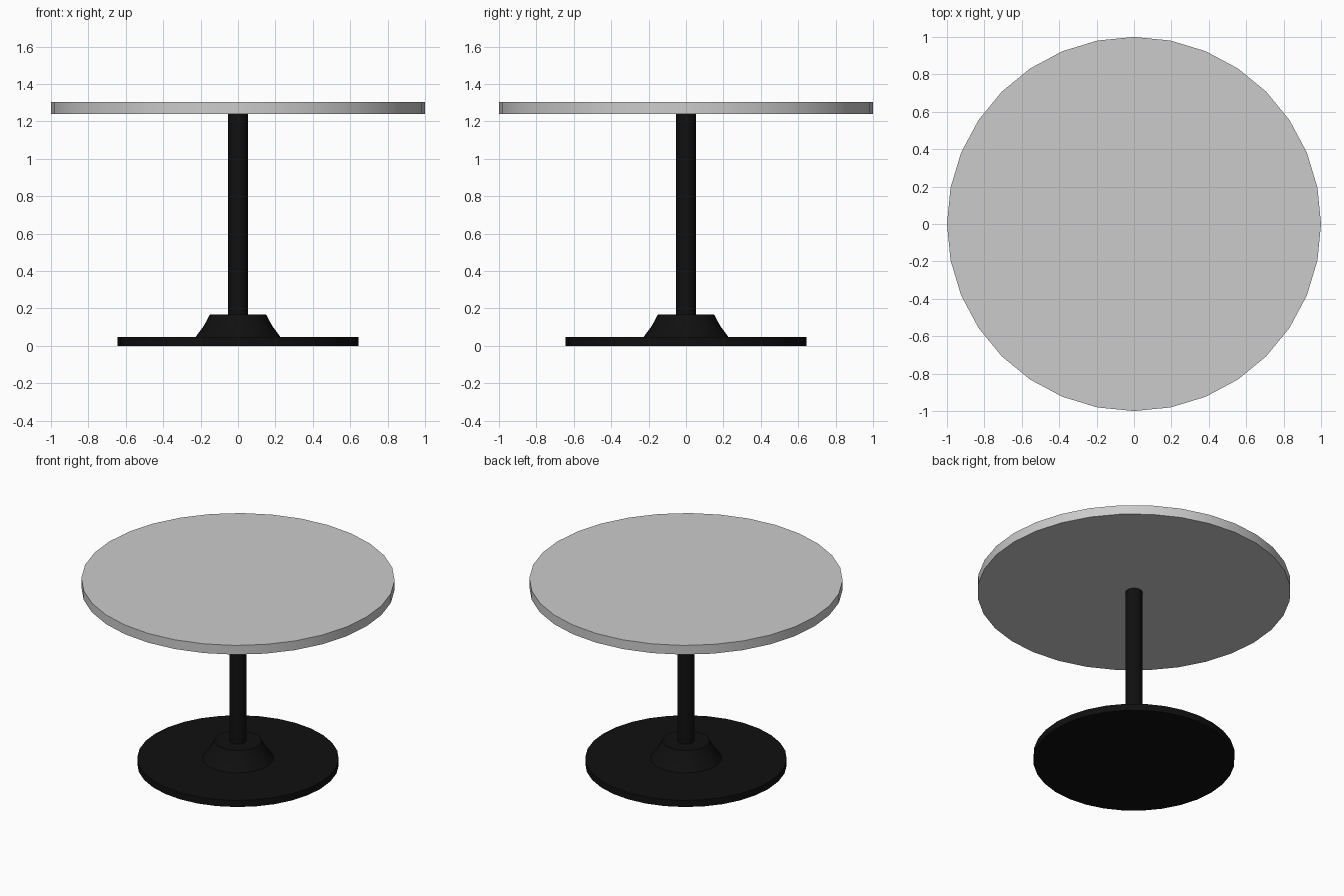
import bpy
import math
import bmesh

if "Cube" in bpy.data.objects:
    bpy.data.objects.remove(bpy.data.objects["Cube"])

SIDES = 32

black = bpy.data.materials.new("black_metal")
black.diffuse_color = (0.005, 0.005, 0.005, 1)
black.use_nodes = True
black.node_tree.nodes["Principled BSDF"].inputs["Base Color"].default_value = black.diffuse_color


def turned(name, profile, material=None):
    """Closed solid of revolution from (radius, z) points, bottom to top."""
    bm = bmesh.new()
    rings = []
    for r, z in profile:
        rings.append([bm.verts.new((r * math.cos(2 * math.pi * i / SIDES),
                                    r * math.sin(2 * math.pi * i / SIDES), z))
                      for i in range(SIDES)])
    for low, high in zip(rings, rings[1:]):
        for i in range(SIDES):
            j = (i + 1) % SIDES
            bm.faces.new((low[i], low[j], high[j], high[i]))
    bm.faces.new(rings[0][::-1])
    bm.faces.new(rings[-1])
    mesh = bpy.data.meshes.new(name)
    bm.to_mesh(mesh)
    bm.free()
    obj = bpy.data.objects.new(name, mesh)
    bpy.context.collection.objects.link(obj)
    if material:
        mesh.materials.append(material)
    # round sides smooth, rims sharp
    bpy.ops.object.select_all(action='DESELECT')
    obj.select_set(True)
    bpy.context.view_layer.objects.active = obj
    bpy.ops.object.shade_smooth_by_angle(angle=math.radians(15))
    return obj


# Round table top
turned("table_top", [(1.0, 1.24), (1.0, 1.305)])
# Central column
turned("column", [(0.053, 0.16), (0.053, 1.24)], black)
# Floor disc with stepped collar in one piece
turned("base", [(0.643, 0), (0.643, 0.047), (0.227, 0.047),
                (0.182, 0.108), (0.15, 0.168)], black)
